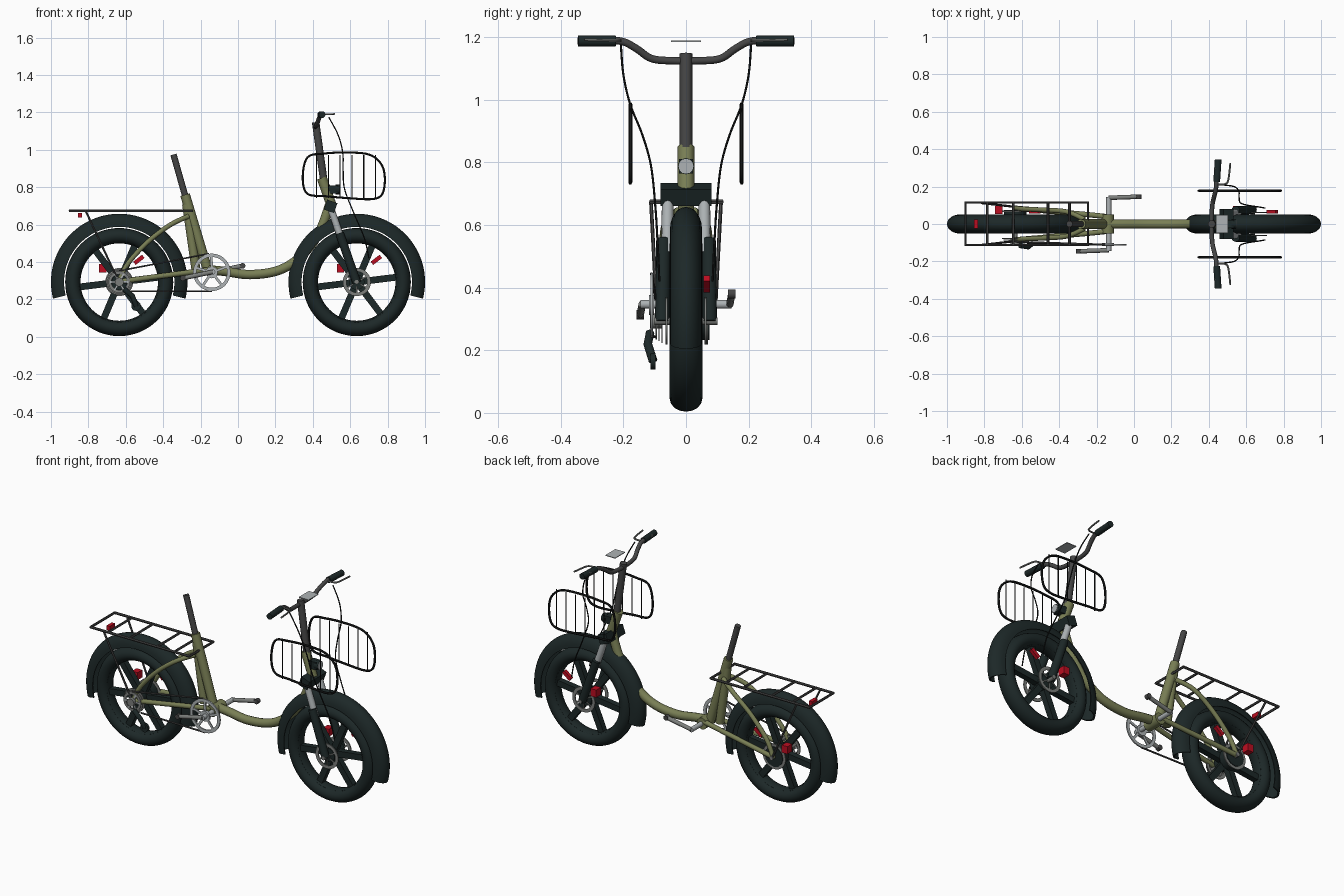
import bpy, bmesh
from math import sin, cos, pi, radians
from mathutils import Vector, Matrix

if "Cube" in bpy.data.objects:
    bpy.data.objects.remove(bpy.data.objects["Cube"])


def material(name, rgb):
    m = bpy.data.materials.new(name)
    m.use_nodes = True
    m.diffuse_color = (*rgb, 1)
    m.node_tree.nodes["Principled BSDF"].inputs["Base Color"].default_value = (*rgb, 1)
    return m


RUBBER = material("dark rubber", (0.012, 0.021, 0.021))
OLIVE = material("olive paint", (0.19, 0.21, 0.09))
GREY = material("dark grey metal", (0.06, 0.06, 0.06))
SILVER = material("silver metal", (0.42, 0.45, 0.46))
STEEL = material("steel", (0.2, 0.21, 0.2))
RED = material("red", (0.5, 0.004, 0.015))
BLACK = material("black", (0.008, 0.009, 0.009))


def add(name, mesh, mat):
    mesh.shade_smooth()
    mesh.set_sharp_from_angle(angle=radians(40))
    mesh.materials.clear()
    mesh.materials.append(mat)
    ob = bpy.data.objects.new(name, mesh)
    bpy.context.collection.objects.link(ob)
    return ob


def from_bmesh(name, bm, mat):
    bmesh.ops.recalc_face_normals(bm, faces=bm.faces)
    mesh = bpy.data.meshes.new(name)
    bm.to_mesh(mesh)
    bm.free()
    return add(name, mesh, mat)


def smooth_path(pts, closed=False, n=6):
    """Catmull-Rom interpolation through the points."""
    p = [Vector(q) for q in pts]
    p = [p[-1]] + p + p[:2] if closed else [p[0]] + p + [p[-1]]
    out = []
    for a, b, c, d in zip(p, p[1:], p[2:], p[3:]):
        for i in range(n):
            t = i / n
            out.append(0.5 * (2 * b + (c - a) * t + (2 * a - 5 * b + 4 * c - d) * t * t
                              + (3 * b - a - 3 * c + d) * t ** 3))
    return out if closed else out + [p[-2]]


def tube(name, pts, r, mat, curved=False, closed=False):
    pts = smooth_path(pts, closed) if curved else pts
    cu = bpy.data.curves.new(name, "CURVE")
    cu.dimensions = "3D"
    cu.bevel_depth = r
    cu.bevel_resolution = 4 if r > 0.01 else 1
    cu.use_fill_caps = True
    sp = cu.splines.new("POLY")
    sp.points.add(len(pts) - 1)
    for q, v in zip(sp.points, pts):
        q.co = (*v, 1)
    sp.use_cyclic_u = closed
    tmp = bpy.data.objects.new(name, cu)
    mesh = bpy.data.meshes.new_from_object(tmp)
    bpy.data.objects.remove(tmp)
    return add(name, mesh, mat)


def box(name, loc, size, mat, tilt=0):
    """Box turned by tilt degrees in the side plane."""
    bm = bmesh.new()
    m = Matrix.Translation(loc) @ Matrix.Rotation(-radians(tilt), 4, "Y") @ Matrix.Diagonal((*size, 1))
    bmesh.ops.create_cube(bm, size=1, matrix=m)
    return from_bmesh(name, bm, mat)


def revolve(name, section, centre, mat, a0=0, a1=360, steps=64):
    """Sweep a closed (radius, y) section about the y axis."""
    bm = bmesh.new()
    full = a1 - a0 >= 360
    rings = []
    for i in range(steps if full else steps + 1):
        a = radians(a0 + (a1 - a0) * i / steps)
        rings.append([bm.verts.new((centre[0] + r * cos(a), centre[1] + y, centre[2] + r * sin(a)))
                      for r, y in section])
    k = len(section)
    for A, B in zip(rings, rings[1:] + (rings[:1] if full else [])):
        for j in range(k):
            bm.faces.new((A[j], A[(j + 1) % k], B[(j + 1) % k], B[j]))
    if not full:
        bm.faces.new(rings[0])
        bm.faces.new(rings[-1])
    return from_bmesh(name, bm, mat)


def ring(name, centre, r0, r1, half, mat, steps=40):
    return revolve(name, [(r0, -half), (r1, -half), (r1, half), (r0, half)], centre, mat, steps=steps)


def disc(name, centre, r, half, mat):
    return tube(name, [Vector(centre) - Vector((0, half, 0)), Vector(centre) + Vector((0, half, 0))], r, mat)


def spokes(name, centre, r0, r1, w, depth, count, start, mat):
    for i in range(count):
        a = start + 360 * i / count
        m = (r0 + r1) / 2
        loc = (centre[0] + m * cos(radians(a)), centre[1], centre[2] + m * sin(radians(a)))
        box(f"{name}_{i + 1}", loc, (r1 - r0, depth, w), mat, a)


# Wheels, fenders, brake rotors and calipers
ZC = 0.293
tyre = [(0.248 + 0.041 * cos(t * pi / 8), 0.052 * sin(t * pi / 8)) for t in range(16)]
arch = [(0.295 + 0.07 * sin(t * pi / 12), 0.051 * cos(t * pi / 12)) for t in range(13)]
arch += [(0.295 + 0.06 * sin(t * pi / 12), 0.045 * cos(t * pi / 12)) for t in range(12, -1, -1)]
for side, cx in (("rear", -0.635), ("front", 0.635)):
    c = (cx, 0, ZC)
    revolve(side + "_tyre", tyre, c, RUBBER)
    ring(side + "_rim", c, 0.215, 0.235, 0.03, RUBBER, 64)
    revolve(side + "_fender", arch, c, RUBBER, -14, 194)
    spokes(side + "_spoke", c, 0.02, 0.225, 0.036, 0.035, 6, 7, RUBBER)
    disc(side + "_hub", c, 0.042, 0.05, RUBBER)
    disc(side + "_axle", c, 0.012, 0.1, STEEL)
    for y in ((0.062, -0.062) if side == "front" else (0.068,)):
        rc = (cx, y, ZC)
        ring(side + "_brake_rotor", rc, 0.056, 0.075, 0.003, STEEL)
        spokes(side + "_rotor_arm", rc, 0.02, 0.06, 0.008, 0.004, 6, 30, STEEL)
    box(side + "_caliper", (cx - 0.088, 0.075, 0.368), (0.038, 0.045, 0.045), RED)
    box(side + "_caliper_bar", (cx + 0.105, 0.066, 0.412), (0.06, 0.02, 0.022), RED, 38)
disc("rear_motor", (-0.635, 0.045, ZC), 0.06, 0.03, RUBBER)

# Main frame
tube("step_through_tube", [(0.495, 0, 0.72), (0.43, 0, 0.55), (0.33, 0, 0.425), (0.215, 0, 0.355),
                           (0.065, 0, 0.333), (-0.07, 0, 0.35), (-0.17, 0, 0.36)], 0.025, OLIVE, True)
tube("head_tube", [(0.448, 0, 0.85), (0.503, 0, 0.695)], 0.027, OLIVE)
tube("seat_tube", [(-0.283, 0, 0.76), (-0.16, 0, 0.35)], 0.026, OLIVE)
tube("rear_seat_tube", [(-0.275, 0, 0.71), (-0.225, 0, 0.36)], 0.024, OLIVE)
tube("seat_post", [(-0.345, 0, 0.975), (-0.277, 0, 0.735)], 0.017, GREY)
for s in (1, -1):
    tube("chain_stay", [(-0.15, 0.04 * s, 0.36), (-0.3, 0.055 * s, 0.34), (-0.64, 0.085 * s, 0.295)],
         0.014, OLIVE, True)
    tube("seat_stay", [(-0.265, 0.025 * s, 0.645), (-0.36, 0.065 * s, 0.6), (-0.48, 0.075 * s, 0.51),
                       (-0.59, 0.08 * s, 0.39), (-0.64, 0.085 * s, 0.29)], 0.013, OLIVE, True)

# Fork
box("fork_crown", (0.495, 0, 0.698), (0.058, 0.162, 0.056), RUBBER, -20)
for s in (1, -1):
    tube("fork_upper", [(0.495, 0.058 * s, 0.69), (0.557, 0.06 * s, 0.51)], 0.019, SILVER)
    tube("fork_lower", [(0.543, 0.072 * s, 0.555), (0.635, 0.076 * s, 0.29)], 0.023, RUBBER)

# Stem, handlebar, grips, levers and display
tube("stem", [(0.415, 0, 1.148), (0.458, 0, 0.84)], 0.02, GREY)
tube("handlebar", [(0.44, -0.3, 1.19), (0.44, -0.21, 1.188), (0.432, -0.16, 1.165), (0.42, -0.11, 1.132),
                   (0.415, -0.04, 1.125), (0.415, 0.04, 1.125), (0.42, 0.11, 1.132),
                   (0.432, 0.16, 1.165), (0.44, 0.21, 1.188), (0.44, 0.3, 1.19)], 0.012, GREY, True)
for s in (1, -1):
    tube("grip", [(0.442, 0.225 * s, 1.188), (0.45, 0.345 * s, 1.188)], 0.018, RUBBER)
    tube("brake_lever", [(0.45, 0.21 * s, 1.19), (0.49, 0.215 * s, 1.19), (0.505, 0.24 * s, 1.19),
                         (0.515, 0.325 * s, 1.192)], 0.005, STEEL, True)
    tube("brake_cable", [(0.485, 0.208 * s, 1.175), (0.535, 0.2 * s, 1.08), (0.56, 0.178 * s, 0.985),
                         (0.562, 0.14 * s, 0.89), (0.57, 0.112 * s, 0.79), (0.62, 0.098 * s, 0.66),
                         (0.675, 0.09 * s, 0.53), (0.7, 0.085 * s, 0.42)], 0.0035, BLACK, True)
box("display", (0.47, 0, 1.187), (0.065, 0.095, 0.004), SILVER)

# Headlight
box("headlight_body", (0.51, 0, 0.788), (0.05, 0.045, 0.045), RUBBER)
tube("headlight_rim", [(0.52, 0, 0.788), (0.546, 0, 0.788)], 0.026, RUBBER)
tube("headlight_lens", [(0.545, 0, 0.788), (0.549, 0, 0.788)], 0.024, SILVER)

# Side basket panels
outline = [(0.372, 0.96), (0.46, 0.98), (0.58, 0.986), (0.70, 0.975), (0.765, 0.925), (0.785, 0.85),
           (0.772, 0.765), (0.72, 0.737), (0.60, 0.741), (0.47, 0.752), (0.37, 0.766), (0.346, 0.855)]
for s in (1, -1):
    tube("basket_frame", [(x, 0.178 * s, z) for x, z in outline], 0.0065, BLACK, True, True)
    for i in range(6):
        x = 0.42 + 0.063 * i
        tube("basket_wire", [(x, 0.178 * s, 0.742), (x, 0.178 * s, 0.972)], 0.003, BLACK)

# Rear rack with tail light
corners = [(-0.9, -0.112), (-0.245, -0.112), (-0.245, 0.115), (-0.9, 0.115)]
tube("rack_frame", [(x, y, 0.675) for x, y in corners], 0.008, GREY, closed=True)
for x in (-0.785, -0.645, -0.46, -0.345):
    tube("rack_bar", [(x, -0.112, 0.675), (x, 0.115, 0.675)], 0.007, GREY)
for s in (1, -1):
    tube("rack_leg", [(-0.815, 0.112 * s, 0.675), (-0.64, 0.092 * s, 0.3)], 0.006, GREY)
box("tail_light", (-0.845, 0, 0.65), (0.022, 0.05, 0.026), RED)

# Chainring, cassette, chain and cranks
bb = Vector((-0.14, -0.11, 0.345))
cog = Vector((-0.635, -0.095, ZC))
ring("chainring", bb, 0.082, 0.1, 0.004, SILVER, 48)
spokes("chainring_arm", bb, 0.02, 0.085, 0.014, 0.006, 5, 20, SILVER)
disc("chainring_hub", bb, 0.032, 0.008, SILVER)
for i in range(3):
    ring("cassette_cog", cog + Vector((0, 0.009 * i, 0)), 0.042 + 0.005 * i, 0.058 + 0.006 * i, 0.002, STEEL)
spokes("cassette_arm", cog, 0.012, 0.05, 0.01, 0.006, 6, 0, SILVER)
disc("cassette_hub", cog, 0.024, 0.02, STEEL)
jockey = Vector((-0.545, -0.105, 0.165))
tube("chain_upper", [cog + Vector((0, 0, 0.06)), bb + Vector((-0.015, 0, 0.1))], 0.005, GREY)
tube("chain_lower", [cog + Vector((0.06, -0.005, -0.05)), bb + Vector((0, 0, -0.1))], 0.005, GREY)
tube("derailleur_arm", [(-0.61, -0.115, 0.255), (-0.565, -0.122, 0.22), jockey], 0.014, RUBBER)
disc("derailleur_wheel", jockey, 0.026, 0.008, RUBBER)
disc("bottom_bracket", (-0.14, 0, 0.35), 0.034, 0.05, OLIVE)
disc("crank_axle", (-0.135, 0, 0.347), 0.014, 0.145, SILVER)
for s in (1, -1):
    end = -0.135 + 0.16 * s
    tube("crank_arm", [(-0.135, 0.14 * s, 0.347), (end, 0.146 * s, 0.347 + 0.033 * s)], 0.012, STEEL)
    disc("crank_end", (end, 0.146 * s, 0.347 + 0.033 * s), 0.015, 0.012, GREY)
